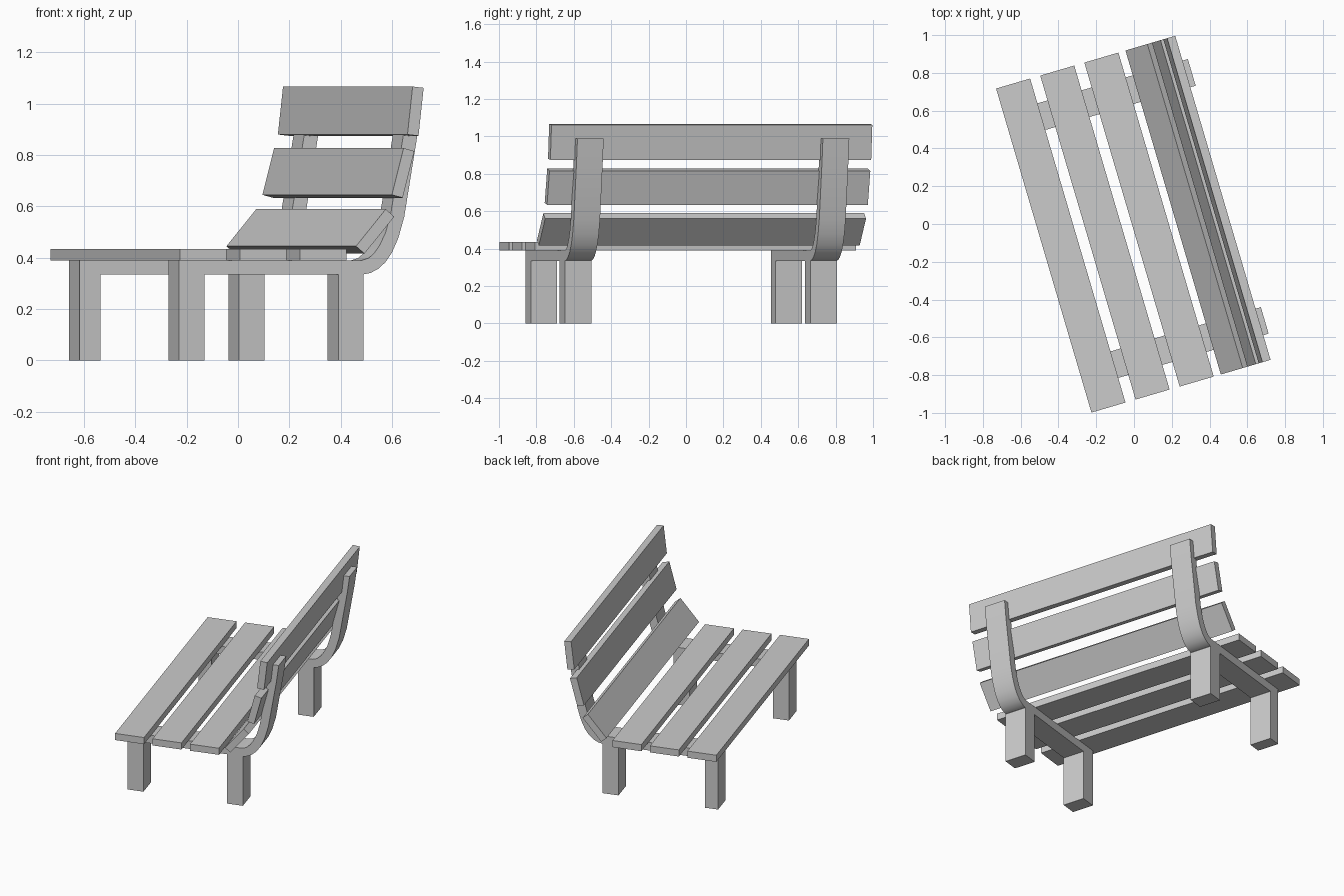
import bpy, bmesh, math
from mathutils import Matrix

if "Cube" in bpy.data.objects:
    bpy.data.objects.remove(bpy.data.objects["Cube"])

# The whole bench is turned about the vertical axis
TURN = Matrix.Rotation(math.radians(16.4), 4, 'Z')


def extrude_profile(name, pts, y0, y1, smooth=False):
    """Extrude a side profile (depth, height) along the bench length."""
    bm = bmesh.new()
    face = bm.faces.new([bm.verts.new((u, y0, z)) for u, z in pts])
    res = bmesh.ops.extrude_face_region(bm, geom=[face])
    verts = [g for g in res['geom'] if isinstance(g, bmesh.types.BMVert)]
    bmesh.ops.translate(bm, verts=verts, vec=(0, y1 - y0, 0))
    bmesh.ops.recalc_face_normals(bm, faces=bm.faces)
    bm.transform(TURN)
    mesh = bpy.data.meshes.new(name)
    bm.to_mesh(mesh)
    bm.free()
    ob = bpy.data.objects.new(name, mesh)
    bpy.context.collection.objects.link(ob)
    if smooth:
        bpy.ops.object.select_all(action='DESELECT')
        ob.select_set(True)
        bpy.context.view_layer.objects.active = ob
        bpy.ops.object.shade_smooth_by_angle(angle=math.radians(35))
    return ob


def slat(name, u, z, angle, width=0.188, thick=0.045):
    """Plank whose sitting face starts at (u, z) and rises at the angle."""
    c, s = math.cos(math.radians(angle)), math.sin(math.radians(angle))
    a, b = (u, z), (u + c * width, z + s * width)
    n = (s * thick, -c * thick)
    pts = [a, b, (b[0] + n[0], b[1] + n[1]), (a[0] + n[0], a[1] + n[1])]
    extrude_profile(name, pts, -0.894, 0.894)


# Seat planks
for i in range(3):
    slat(f"seat_slat_{i + 1}", -0.498 + i * 0.2435, 0.435, 0)

# Backrest planks, progressively steeper
for i, (u, z, ang) in enumerate([(0.216, 0.445, 50), (0.362, 0.645, 75.4), (0.425, 0.88, 83.6)]):
    slat(f"back_slat_{i + 1}", u, z, ang)

# Rail that bends up into the backrest post
outer = [(-0.463, 0.335), (0.285, 0.335), (0.315, 0.341), (0.345, 0.356), (0.375, 0.382),
         (0.402, 0.42), (0.428, 0.477), (0.452, 0.56), (0.504, 0.87), (0.52, 0.988)]
inner = [(0.464, 0.988), (0.447, 0.87), (0.397, 0.57), (0.376, 0.498), (0.353, 0.45),
         (0.33, 0.418), (0.308, 0.399), (0.28, 0.39), (-0.463, 0.39)]

for side, y0, y1, front_end in (("right", -0.758, -0.612, -0.359), ("left", 0.61, 0.757, -0.379)):
    extrude_profile(f"{side}_support", outer + inner, y0, y1, smooth=True)
    # Legs
    for name, u0, u1 in (("front", -0.463, front_end), ("rear", 0.184, 0.287)):
        extrude_profile(f"{name}_{side}_leg", [(u0, 0), (u1, 0), (u1, 0.337), (u0, 0.337)], y0, y1)
